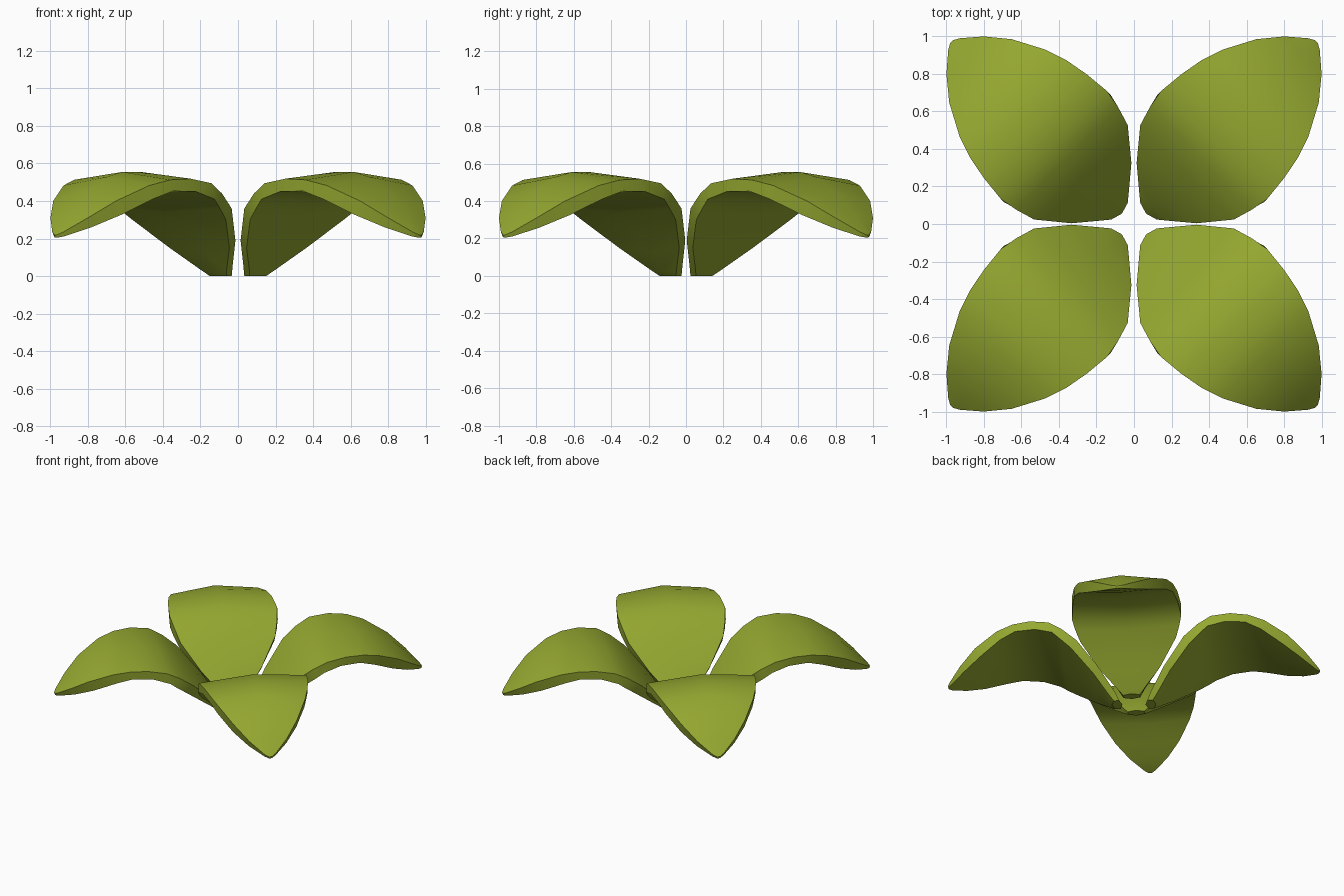
import bpy, bmesh, math

if "Cube" in bpy.data.objects:
    bpy.data.objects.remove(bpy.data.objects["Cube"])

# Leaf stations: top distance, half width, top height, underside distance,
# underside height, ridge above, belly below
STATIONS = [
    (.104, .062, 0, .145, 0, .018, .018), (.135, .10, .055, .18, .035, .018, .018),
    (.24, .226, .19, .285, .150, .022, .02), (.396, .354, .36, .44, .300, .028, .02),
    (.50, .385, .44, .515, .36, .033, .02), (.60, .403, .495, .575, .41, .038, .02),
    (.742, .389, .519, .70, .45, .037, .02), (.87, .365, .513, .85, .453, .042, .02),
    (.99, .325, .483, .965, .41, .045, .018), (1.156, .237, .40, 1.12, .325, .035, .014),
    (1.273, .141, .31, 1.245, .26, .02, .008), (1.358, .042, .235, 1.345, .213, .005, .002),
    (1.375, .010, .22, 1.37, .205, 0, 0),
]
ACROSS = [-1, 0, 1]

mat = bpy.data.materials.new("leaf_green")
mat.diffuse_color = (.30, .39, .030, 1)
mat.use_nodes = True
mat.node_tree.nodes["Principled BSDF"].inputs["Base Color"].default_value = mat.diffuse_color


def make_leaf(name, sx, sy):
    bm = bmesh.new()
    r2 = math.sqrt(2)

    def point(u, v, z, lift):
        # The cut foot bulges sideways, the rest of the leaf upwards
        if z == 0:
            u -= lift
        else:
            z += lift
        x, y = (u - v) / r2, (u + v) / r2
        return bm.verts.new((sx * (x * .996 + .004), sy * (y * 1.006 - .006), z))

    # Closed lens-shaped rings: ridged top skin, then the underside back again
    rings = []
    for u, w, zt, ub, zb, ridge, belly in STATIONS:
        top = [point(u, w * a, zt, ridge * (1 - abs(a))) for a in ACROSS]
        low = [point(ub, w * a, zb, -belly * (1 - abs(a))) for a in reversed(ACROSS)]
        rings.append(top + low)
    n = len(rings[0])
    for a, b in zip(rings, rings[1:]):
        for i in range(n):
            j = (i + 1) % n
            bm.faces.new((a[i], a[j], b[j], b[i]))
    bm.faces.new(rings[0])
    bm.faces.new(rings[-1])
    bmesh.ops.recalc_face_normals(bm, faces=bm.faces)
    me = bpy.data.meshes.new(name)
    bm.to_mesh(me)
    bm.free()
    me.materials.append(mat)
    ob = bpy.data.objects.new(name, me)
    bpy.context.collection.objects.link(ob)
    bpy.ops.object.select_all(action='DESELECT')
    ob.select_set(True)
    bpy.context.view_layer.objects.active = ob
    bpy.ops.object.shade_smooth_by_angle(angle=math.radians(40))


# Four arching leaves on the diagonals
for sy, side in ((-1, "front"), (1, "back")):
    for sx, hand in ((-1, "left"), (1, "right")):
        make_leaf(f"leaf_{side}_{hand}", sx, sy)
